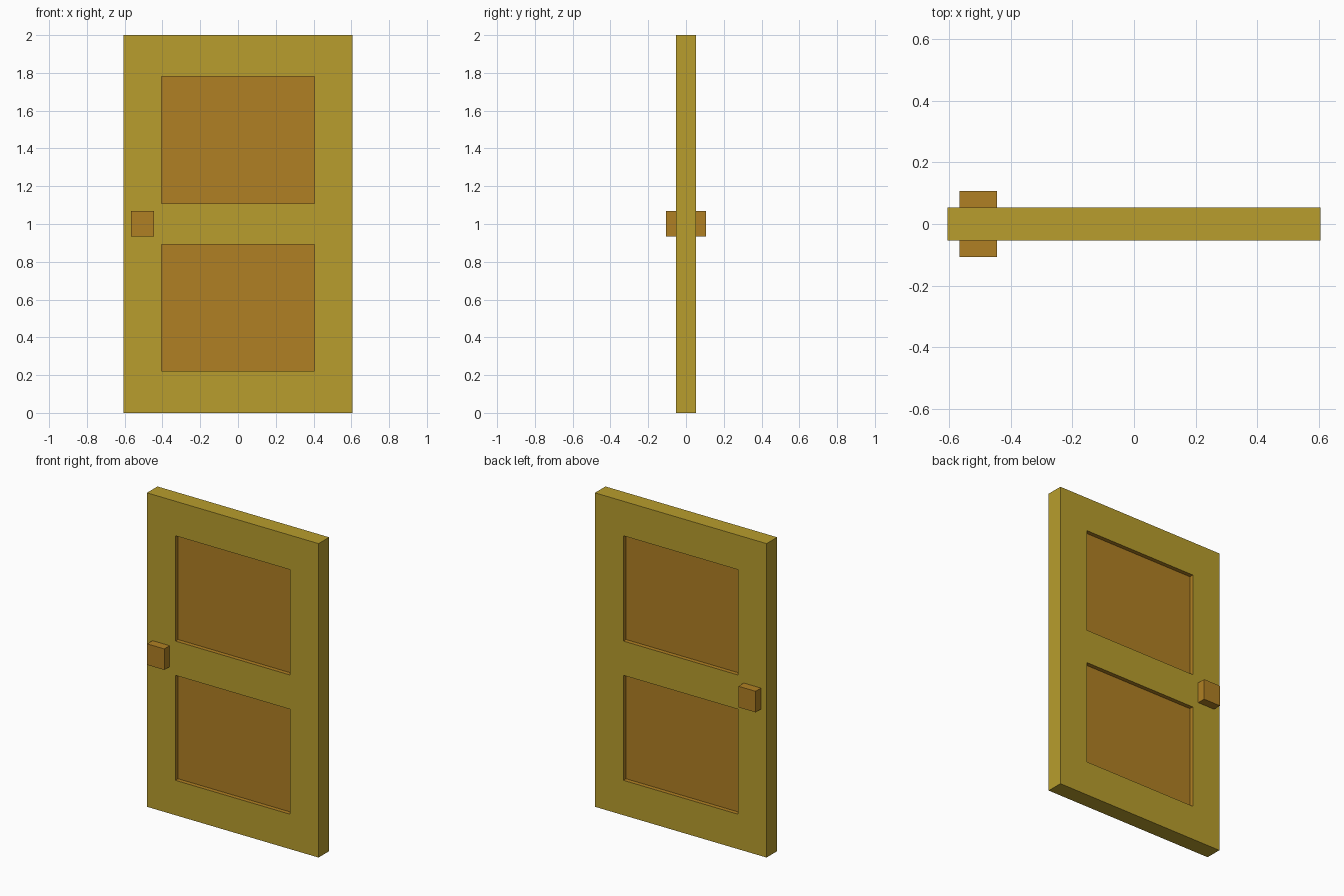
import bpy, bmesh
from mathutils import Matrix, Vector

if "Cube" in bpy.data.objects:
    bpy.data.objects.remove(bpy.data.objects["Cube"])

HALF_T = 0.053      # half thickness of the door
RECESS = 0.027      # depth of the panel recesses
XS = [-0.605, -0.404, 0.404, 0.605]
ZS = [0, 0.222, 0.891, 1.109, 1.78, 2]


def material(name, color):
    m = bpy.data.materials.new(name)
    m.diffuse_color = (*color, 1)
    m.use_nodes = True
    m.node_tree.nodes["Principled BSDF"].inputs["Base Color"].default_value = m.diffuse_color
    return m


def add_object(name, bm, mats):
    bmesh.ops.recalc_face_normals(bm, faces=bm.faces[:])
    mesh = bpy.data.meshes.new(name)
    bm.to_mesh(mesh)
    bm.free()
    for m in mats:
        mesh.materials.append(m)
    ob = bpy.data.objects.new(name, mesh)
    bpy.context.collection.objects.link(ob)
    return ob


ochre = material("ochre_wood", (0.48, 0.34, 0.026))
brown = material("brown_wood", (0.434, 0.216, 0.017))

# Door leaf: front half as a grid of cells, panel cells pushed in
bm = bmesh.new()
v = [[bm.verts.new((x, -HALF_T, z)) for z in ZS] for x in XS]
panels = []
for i in range(3):
    for j in range(5):
        f = bm.faces.new((v[i][j], v[i + 1][j], v[i + 1][j + 1], v[i][j + 1]))
        if i == 1 and j in (1, 3):
            panels.append(f)

# Outer edge of the leaf, back to the middle plane
rim = [e for e in bm.edges if e.is_boundary]
ext = bmesh.ops.extrude_edge_only(bm, edges=rim)["geom"]
for g in ext:
    if isinstance(g, bmesh.types.BMVert):
        g.co.y = 0

# Recessed panels with brown sides
for f in bmesh.ops.extrude_discrete_faces(bm, faces=panels)["faces"]:
    bmesh.ops.translate(bm, verts=f.verts[:], vec=Vector((0, RECESS, 0)))
    f.material_index = 1
    for e in f.edges:
        for wall in e.link_faces:
            wall.material_index = 1

# Back half is the mirror of the front
door = add_object("door_leaf", bm, [ochre, brown])
mirror = door.modifiers.new("back_side", 'MIRROR')
mirror.use_axis = (False, True, False)
mirror.use_clip = True

# Square knobs on both sides
for name, side in (("front_knob", -1), ("back_knob", 1)):
    bm = bmesh.new()
    bmesh.ops.create_cube(bm, size=1, matrix=Matrix.Translation((-0.505, side * 0.08, 1.002))
                          @ Matrix.Diagonal((0.121, 0.054, 0.134, 1)))
    add_object(name, bm, [brown])
